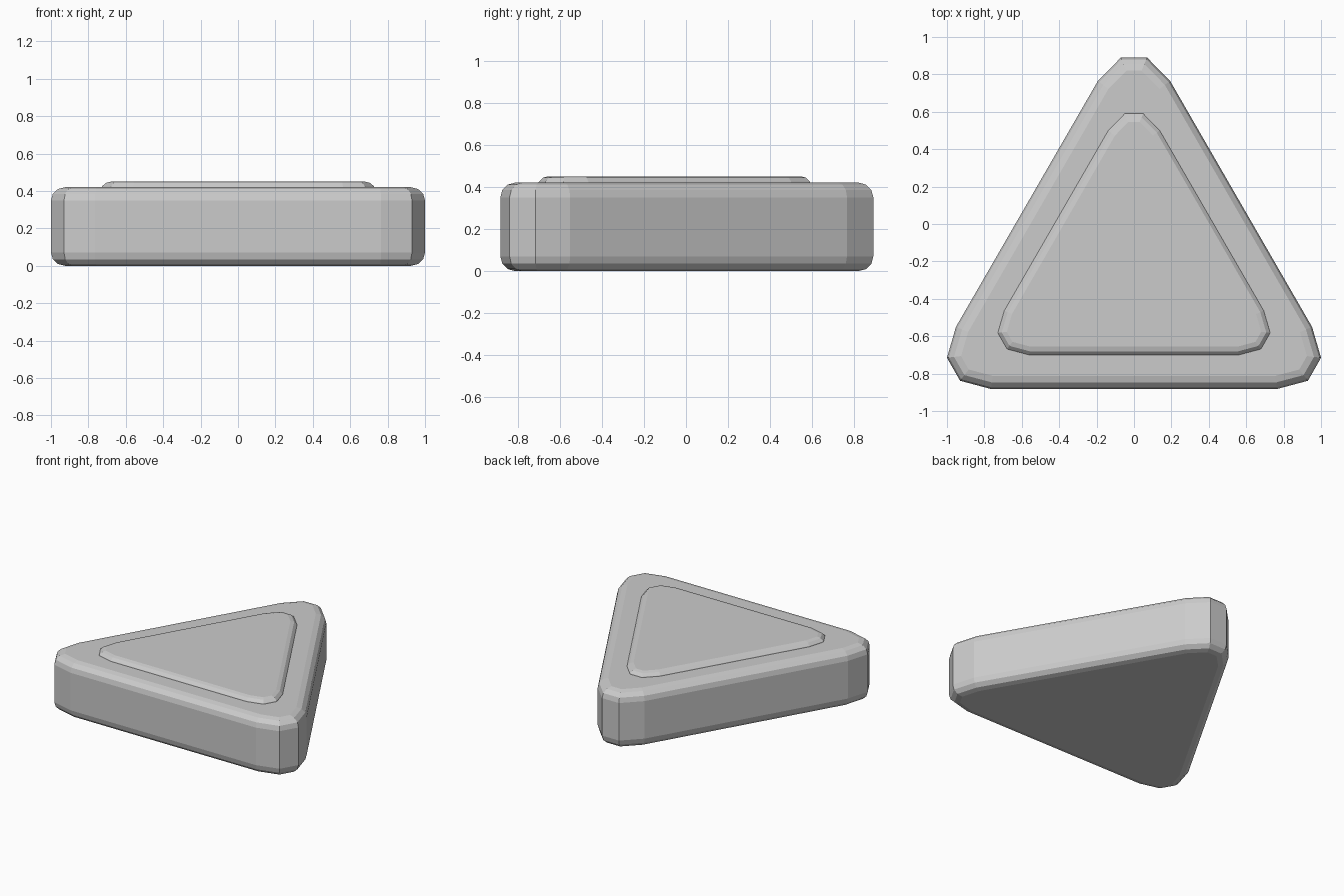
import bpy, bmesh

if "Cube" in bpy.data.objects:
    bpy.data.objects.remove(bpy.data.objects["Cube"])

# Right half of the rounded-triangle outline, from the tip down
HALF = [(0.07, 0.89), (0.193, 0.765), (0.952, -0.55),
        (1.0, -0.715), (0.93, -0.838), (0.765, -0.882)]
OUTLINE = HALF + [(-x, y) for x, y in reversed(HALF)]

grey = bpy.data.materials.new("light grey")
grey.diffuse_color = (0.6, 0.6, 0.6, 1)
grey.use_nodes = True
grey.node_tree.nodes["Principled BSDF"].inputs["Base Color"].default_value = grey.diffuse_color


def triangle_slab(name, scale, shift, z0, z1, bevel, bevel_bottom):
    """Extruded outline with rounded rims."""
    bm = bmesh.new()
    base = bm.faces.new([bm.verts.new((x * scale, y * scale + shift, z0))
                         for x, y in OUTLINE])
    top = bmesh.ops.extrude_face_region(bm, geom=[base], use_keep_orig=True)
    verts = [g for g in top["geom"] if isinstance(g, bmesh.types.BMVert)]
    bmesh.ops.translate(bm, verts=verts, vec=(0, 0, z1 - z0))
    bmesh.ops.recalc_face_normals(bm, faces=bm.faces)
    rims = [e for e in bm.edges
            if abs(e.verts[0].co.z - e.verts[1].co.z) < 1e-5
            and (bevel_bottom or e.verts[0].co.z > z1 - 1e-4)]
    bmesh.ops.bevel(bm, geom=rims, offset=bevel, offset_type='OFFSET',
                    segments=3, profile=0.5, affect='EDGES')
    mesh = bpy.data.meshes.new(name)
    bm.to_mesh(mesh)
    bm.free()
    mesh.materials.append(grey)
    obj = bpy.data.objects.new(name, mesh)
    bpy.context.collection.objects.link(obj)
    return obj


# Main body and the raised panel on top
triangle_slab("body", 1.0, 0.0, 0.0, 0.42, 0.07, True)
triangle_slab("top_panel", 0.734, -0.058, 0.36, 0.45, 0.05, False)
